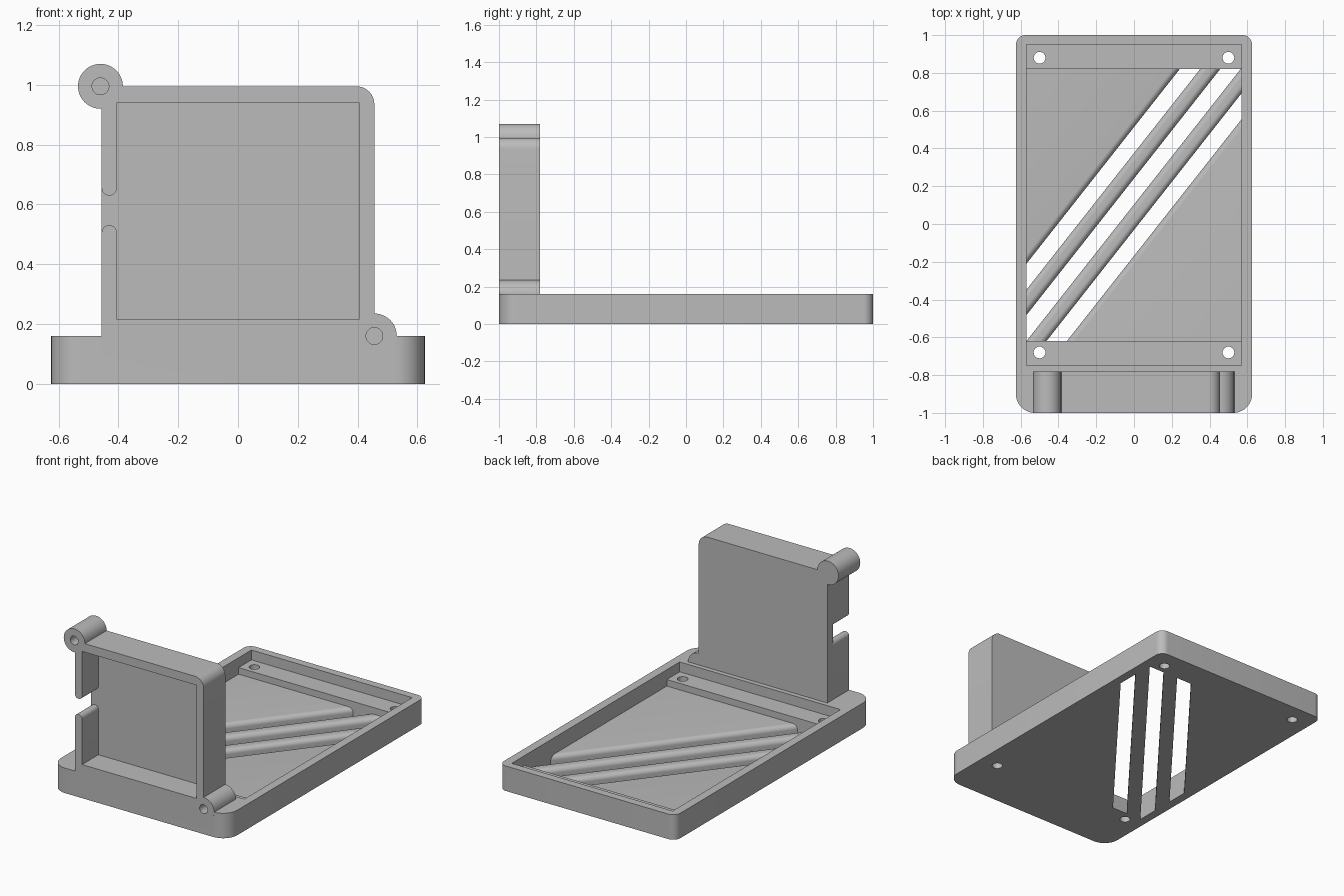
import bpy
import bmesh
import math
from mathutils import Matrix

cube = bpy.data.objects.get("Cube")
if cube:
    bpy.data.objects.remove(cube)

grey = bpy.data.materials.new("plain grey")
grey.use_nodes = True
colour = (0.5, 0.5, 0.5, 1)
grey.diffuse_color = colour
grey.node_tree.nodes["Principled BSDF"].inputs["Base Color"].default_value = colour


def arc(cx, cy, r, start, end, steps=10):
    angles = [math.radians(start + (end - start) * i / steps) for i in range(steps + 1)]
    return [(cx + r * math.cos(a), cy + r * math.sin(a)) for a in angles]


def circle(cx, cy, r):
    return arc(cx, cy, r, 0, 360, 48)[:-1]


def rect(x0, y0, x1, y1):
    return [(x0, y0), (x1, y0), (x1, y1), (x0, y1)]


def prism(name, outline, lo, hi, axis="z"):
    """Extrude a 2D outline along z (outline in x, y) or along y (outline in x, z)."""
    bm = bmesh.new()
    place = (lambda p, h: (p[0], p[1], h)) if axis == "z" else (lambda p, h: (p[0], h, p[1]))
    bottom = [bm.verts.new(place(p, lo)) for p in outline]
    top = [bm.verts.new(place(p, hi)) for p in outline]
    bm.faces.new(bottom)
    bm.faces.new(top)
    for i in range(len(outline)):
        j = (i + 1) % len(outline)
        bm.faces.new((bottom[i], bottom[j], top[j], top[i]))
    bmesh.ops.recalc_face_normals(bm, faces=bm.faces)
    mesh = bpy.data.meshes.new(name)
    bm.to_mesh(mesh)
    bm.free()
    mesh.materials.append(grey)
    obj = bpy.data.objects.new(name, mesh)
    bpy.context.collection.objects.link(obj)
    return obj


def combine(target, tool, operation):
    """Apply a boolean and remove the tool object."""
    mod = target.modifiers.new("boolean", "BOOLEAN")
    mod.operation = operation
    mod.solver = "EXACT"
    mod.object = tool
    bpy.context.view_layer.objects.active = target
    bpy.ops.object.modifier_apply(modifier=mod.name)
    bpy.data.objects.remove(tool)


RIM, FLOOR, PAD = 0.16, 0.055, 0.097
IN_X, PAD_FRONT, PAD_BACK = 0.57, -0.62, 0.82
FRONT, FRAME_BACK = -1.0, -0.78
SIDE, FRAME_TOP = 0.456, 0.995

# Tray body with larger corner radii at the front
W, RF, RB = 0.625, 0.1, 0.05
body = prism("tray_and_frame",
             arc(-W + RF, -1 + RF, RF, 180, 270) + arc(W - RF, -1 + RF, RF, 270, 360)
             + arc(W - RB, 1 - RB, RB, 0, 90) + arc(-W + RB, 1 - RB, RB, 90, 180), 0, RIM)

# Upright frame and its two round lugs
frame = prism("frame", [(-SIDE, 0.1), (SIDE, 0.1)]
              + arc(SIDE - 0.06, FRAME_TOP - 0.06, 0.06, 0, 90) + [(-SIDE, FRAME_TOP)],
              FRONT, FRAME_BACK, "y")
combine(body, frame, "UNION")
lugs = [(-0.46, FRAME_TOP), (SIDE, RIM)]
for x, z in lugs:
    combine(body, prism("lug", circle(x, z, 0.075), FRONT, FRAME_BACK, "y"), "UNION")

# Frame pocket, blind lug holes and the rounded side notch
pocket_back = -0.835
combine(body, prism("frame_pocket", rect(-0.405, 0.215, 0.405, 0.94), -1.1, pocket_back, "y"),
        "DIFFERENCE")
for x, z in lugs:
    combine(body, prism("lug_hole", circle(x, z, 0.028), -1.1, pocket_back, "y"), "DIFFERENCE")
mid, r = -0.4305, 0.0255
notch = ([(-0.48, 0.505)] + arc(mid, 0.505, r, 180, 0) + [(-0.39, 0.505), (-0.39, 0.655)]
         + arc(mid, 0.655, r, 0, -180) + [(-0.48, 0.655)])
combine(body, prism("side_notch", notch, -1.1, pocket_back, "y"), "DIFFERENCE")

# Tray recess down to the end pads, then down to the floor between them
combine(body, prism("recess", rect(-IN_X, -0.75, IN_X, 0.95), PAD, 0.3), "DIFFERENCE")
combine(body, prism("floor_recess", rect(-IN_X, PAD_FRONT, IN_X, PAD_BACK), FLOOR, 0.3),
        "DIFFERENCE")

# Diagonal slots with rounded upper edges, clipped to the floor area
angle = math.atan(1.27)
half, fillet = 0.0425, 0.03
flare = [(half + fillet - x, z) for x, z in arc(0, FLOOR - fillet, fillet, 0, 90)]
right_side = [(half, -0.1)] + flare + [(half + fillet, FLOOR + 0.02)]
profile = right_side + [(-x, z) for x, z in reversed(right_side)]
for rise in (0.444, 0.172, -0.1):
    slot = prism("slot", profile, -2, 2, "y")
    slot.data.transform(Matrix.Translation((0, rise, 0))
                        @ Matrix.Rotation(angle - math.pi / 2, 4, "Z"))
    clip = prism("clip", rect(-IN_X, PAD_FRONT, IN_X, PAD_BACK), -0.05, FLOOR + 0.01)
    combine(slot, clip, "INTERSECT")
    combine(body, slot, "DIFFERENCE")

# Screw holes through the end pads
for x in (-0.5, 0.5):
    for y in (-0.68, 0.88):
        combine(body, prism("screw_hole", circle(x, y, 0.031), -0.1, 0.3), "DIFFERENCE")

# Smooth the curved walls and keep the sharp edges
bpy.ops.object.select_all(action="DESELECT")
body.select_set(True)
bpy.context.view_layer.objects.active = body
bpy.ops.object.shade_smooth_by_angle(angle=math.radians(30))
